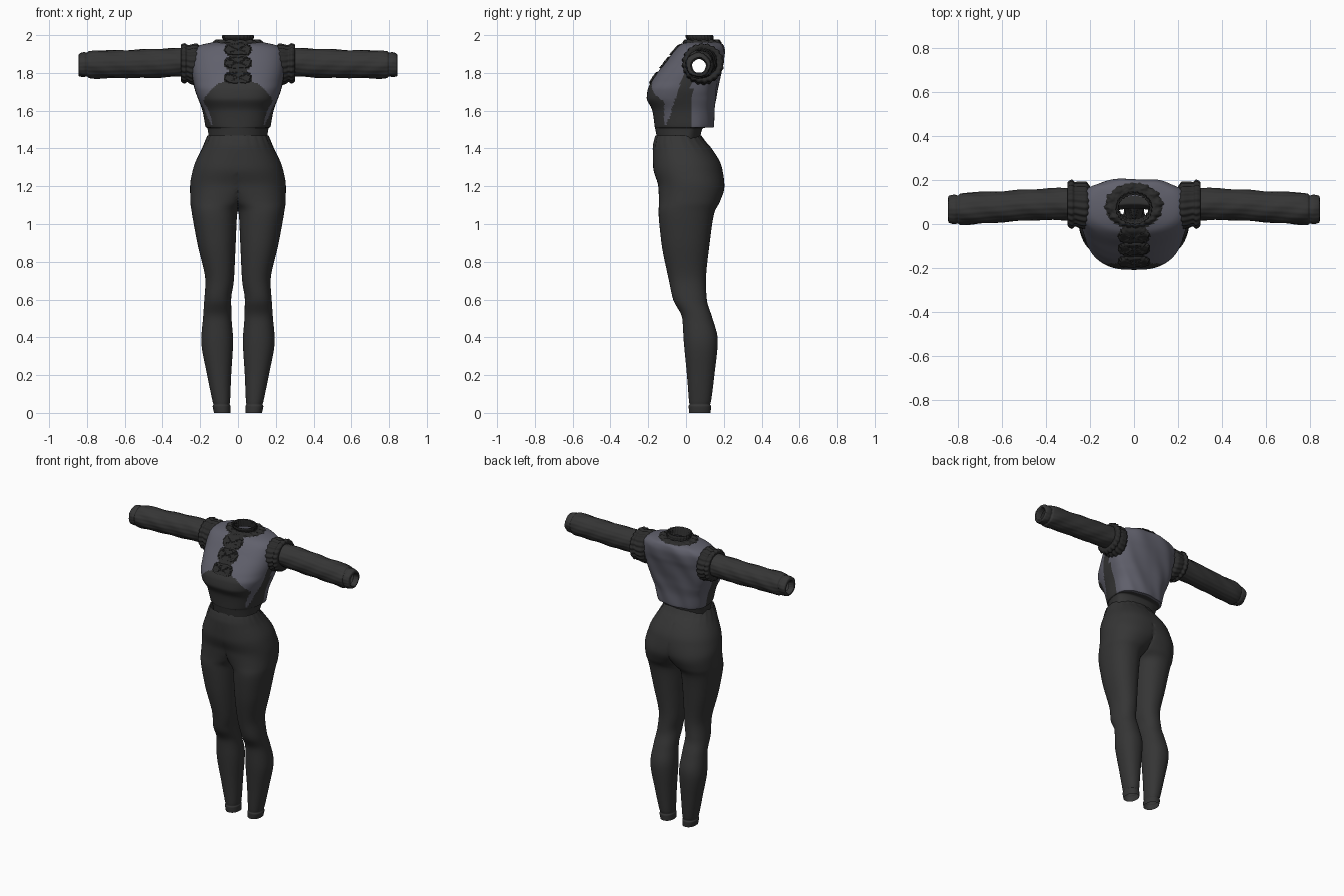
import bpy, bmesh, math
from mathutils import Vector

if "Cube" in bpy.data.objects:
    bpy.data.objects.remove(bpy.data.objects["Cube"])


def material(name, r, g, b):
    m = bpy.data.materials.new(name)
    m.use_nodes = True
    m.diffuse_color = (r, g, b, 1)
    m.node_tree.nodes["Principled BSDF"].inputs["Base Color"].default_value = (r, g, b, 1)
    return m


CHARCOAL = material("charcoal knit", .036, .036, .036)
TRIM = material("black trim", .024, .024, .024)
GREY = material("slate grey cloth", .118, .118, .15)


def smooth_rows(rows, steps):
    """Monotone curve through the rows of section values."""
    def slope(a, b):
        return 2 * a * b / (a + b) if a * b > 0 else 0
    out = []
    last = len(rows) - 1
    for i in range(last):
        cols = []
        for c in range(len(rows[0])):
            d = [rows[min(j + 1, last)][c] - rows[min(j, last - 1)][c] if j >= 0
                 else rows[1][c] - rows[0][c] for j in (i - 1, i, i + 1)]
            cols.append((rows[i][c], rows[i + 1][c], slope(d[0], d[1]), slope(d[1], d[2])))
        for s in range(steps):
            t = s / steps
            h = 3 * t * t - 2 * t ** 3
            out.append([a + (b - a) * h + m * (t ** 3 - 2 * t * t + t) + n * (t ** 3 - t * t)
                        for a, b, m, n in cols])
    return out + [list(rows[-1])]


def power(v, n):
    return math.copysign(abs(v) ** (2 / n), v)


def loft(name, rows, point, mats, sides=64, steps=6, paint=None, drop=None, mirror=False):
    """Skin rings made by point(row, angle) into one open tube."""
    bm = bmesh.new()
    rings = [[bm.verts.new(point(r, math.tau * i / sides)) for i in range(sides)]
             for r in smooth_rows(rows, steps)]
    for a, b in zip(rings, rings[1:]):
        for i in range(sides):
            j = (i + 1) % sides
            f = bm.faces.new((a[i], a[j], b[j], b[i]))
            f.smooth = True
            if paint:
                f.material_index = paint(f.calc_center_median())
    if drop:
        bmesh.ops.delete(bm, geom=[f for f in bm.faces if drop(f)], context='FACES')
    bmesh.ops.recalc_face_normals(bm, faces=bm.faces)
    mesh = bpy.data.meshes.new(name)
    bm.to_mesh(mesh)
    bm.free()
    mesh.set_sharp_from_angle(angle=math.radians(50))
    for m in mats:
        mesh.materials.append(m)
    ob = bpy.data.objects.new(name, mesh)
    bpy.context.collection.objects.link(ob)
    if mirror:
        ob.modifiers.new("mirror", 'MIRROR').merge_threshold = .0005
    return ob


# Leggings: height, outer x, inner x, front y, back y
LEG = [(1.468, .16, -.16, -.162, .08), (1.44, .172, -.172, -.17, .1),
       (1.4, .19, -.19, -.176, .135), (1.3, .235, -.2, -.174, .19),
       (1.2, .253, -.13, -.147, .203), (1.12, .252, -.05, -.143, .18),
       (1.06, .244, .003, -.145, .15), (.9, .215, .012, -.13, .125),
       (.7, .172, .022, -.09, .105), (.6, .178, .036, -.068, .11),
       (.5, .185, .034, -.02, .14), (.38, .194, .026, -.012, .168),
       (.2, .163, .036, .005, .15), (.06, .134, .042, .016, .132),
       (.045, .13, .044, .018, .128), (.035, .134, .04, .014, .132), (0, .127, .04, .016, .13)]


def leg_point(r, a):
    z, outer, inner, front, back = r
    gather = 1 + .02 * math.sin(22 * a) * max(0, min(1, (z - 1.37) / .08))
    x = (outer + inner) / 2 + (outer - inner) / 2 * power(math.cos(a), 2.2) * gather
    y = (front + back) / 2 + (back - front) / 2 * power(math.sin(a), 2.2) * gather
    return max(x, 0), y, z


loft("leggings", LEG, leg_point, [CHARCOAL], mirror=True,
     drop=lambda f: all(v.co.x < 1e-6 for v in f.verts))

# Bodice: height, half width, front y, back y, y of widest point, squareness
BODY = [(1.44, .15, -.15, .07, 0, 2.2), (1.509, .163, -.164, .092, .02, 2.3),
        (1.511, .17, -.165, .143, .03, 2.4), (1.6, .188, -.178, .15, .03, 2.6),
        (1.665, .212, -.208, .16, .03, 2.8), (1.71, .228, -.203, .166, .04, 2.8),
        (1.76, .24, -.18, .176, .06, 2.6), (1.81, .248, -.145, .187, .07, 2.5),
        (1.86, .25, -.105, .2, .08, 2.5), (1.91, .245, -.068, .206, .085, 2.4),
        (1.945, .205, -.035, .198, .085, 2.3), (1.962, .13, 0, .175, .08, 2),
        (1.968, .08, .015, .145, .08, 2)]


def body_point(r, a):
    z, w, front, back, mid, n = r
    s = power(math.sin(a), n)
    fold = .003 * math.sin(9 * a + 25 * z) * max(0, math.sin(a)) * (z > 1.51)
    return w * power(math.cos(a), n), mid + s * (back - mid if s > 0 else mid - front) + fold, z


def body_paint(c):
    x = abs(c.x)
    if c.z < 1.53 and (c.y < .03 or c.z < 1.51):
        return 1
    if c.y < -.115 and c.z < 1.755 - .09 * (x / .178) ** 3.5:     # underbust
        return 1
    if x > .1 and c.z < 1.84 and -.1 + .33 * (c.z - 1.53) < c.y < .03:  # side seam
        return 1
    if c.z > 1.9 and math.hypot(x / .13, (c.y - .08) / .105) < 1:   # neck yoke
        return 2
    if c.y < .05 and c.z > 1.74:                                   # frilled placket
        return 2 if x < .045 + .03 * abs(math.sin((c.z - 1.735) * math.pi / .075)) else 0
    return 0


def in_armhole(f):
    c = f.calc_center_median()
    return abs(c.x) > .17 and math.hypot(c.y - .08, c.z - 1.85) < .07


loft("bodice", BODY, body_point, [GREY, CHARCOAL, TRIM], sides=144, steps=7,
     paint=body_paint, drop=in_armhole)


# Tubes along x: x, centre y, centre z, radius y, radius z
def tube_point(pleats, depth, crease=0):
    def point(r, a):
        x, cy, cz, ry, rz = r
        k = 1 + depth * math.sin(pleats * a)
        k += crease * math.sin(3 * a + 24 * x) * math.sin(17 * x + 2 * a)
        return x, cy + ry * k * math.cos(a), cz + rz * k * math.sin(a)
    return point


SLEEVE = [(.23, .095, 1.86, .07, .07), (.3, .093, 1.858, .074, .074), (.45, .09, 1.85, .07, .076),
          (.62, .078, 1.845, .07, .073), (.75, .07, 1.843, .073, .074), (.79, .066, 1.842, .07, .07),
          (.8, .065, 1.842, .063, .062), (.815, .064, 1.842, .066, .065),
          (.842, .064, 1.84, .06, .058), (.845, .066, 1.838, .045, .045), (.81, .068, 1.836, .036, .036)]
loft("sleeves", SLEEVE, tube_point(18, .012, .05), [CHARCOAL], sides=72, mirror=True)

FRILL = [(.2, .085, 1.845, .085, .095), (.222, .085, 1.845, .106, .108), (.25, .088, 1.845, .103, .102),
         (.268, .09, 1.85, .098, .096), (.282, .09, 1.85, .109, .104),
         (.302, .092, 1.853, .094, .092), (.298, .092, 1.855, .07, .07)]
loft("armhole_frills", FRILL, tube_point(20, .035), [TRIM], sides=120, steps=4, mirror=True)


# Neck pieces: height, half width, half depth, centre y
def neck_point(r, a):
    z, w, d, cy = r
    k = 1 + .03 * math.sin(24 * a)
    return w * k * math.cos(a), cy + d * k * math.sin(a), z + .004 * math.sin(12 * a) * (w > .1)


loft("neck_frill", [(1.972, .08, .068, .08), (1.974, .11, .087, .083), (1.958, .135, .102, .085)],
     neck_point, [TRIM], sides=120)
loft("stand_collar", [(1.95, .09, .075, .08), (1.975, .078, .068, .076), (1.988, .082, .072, .072),
                      (2, .08, .07, .07), (1.998, .072, .062, .07), (1.95, .07, .056, .08)],
     neck_point, [TRIM], sides=120)


# Placket frills: small gathered tiers following the chest
def tier_point(cz, cy):
    def point(r, a):
        s, bulge = r
        k = s * (1 + .06 * math.sin(14 * a))
        z = cz + .03 * k * power(math.sin(a), 4)
        return .068 * k * power(math.cos(a), 4), cy(z) - bulge, z
    return point


def chest(z):
    rows = smooth_rows(BODY, 7)
    return min(rows, key=lambda r: abs(r[0] - z))[2]


for label, height in (("lower", 1.775), ("middle", 1.855), ("upper", 1.925)):
    loft(label + "_placket_frill", [(1, -.002), (.9, .009), (.5, .006), (.02, .008)],
         tier_point(height, chest), [TRIM], sides=56, steps=3)
